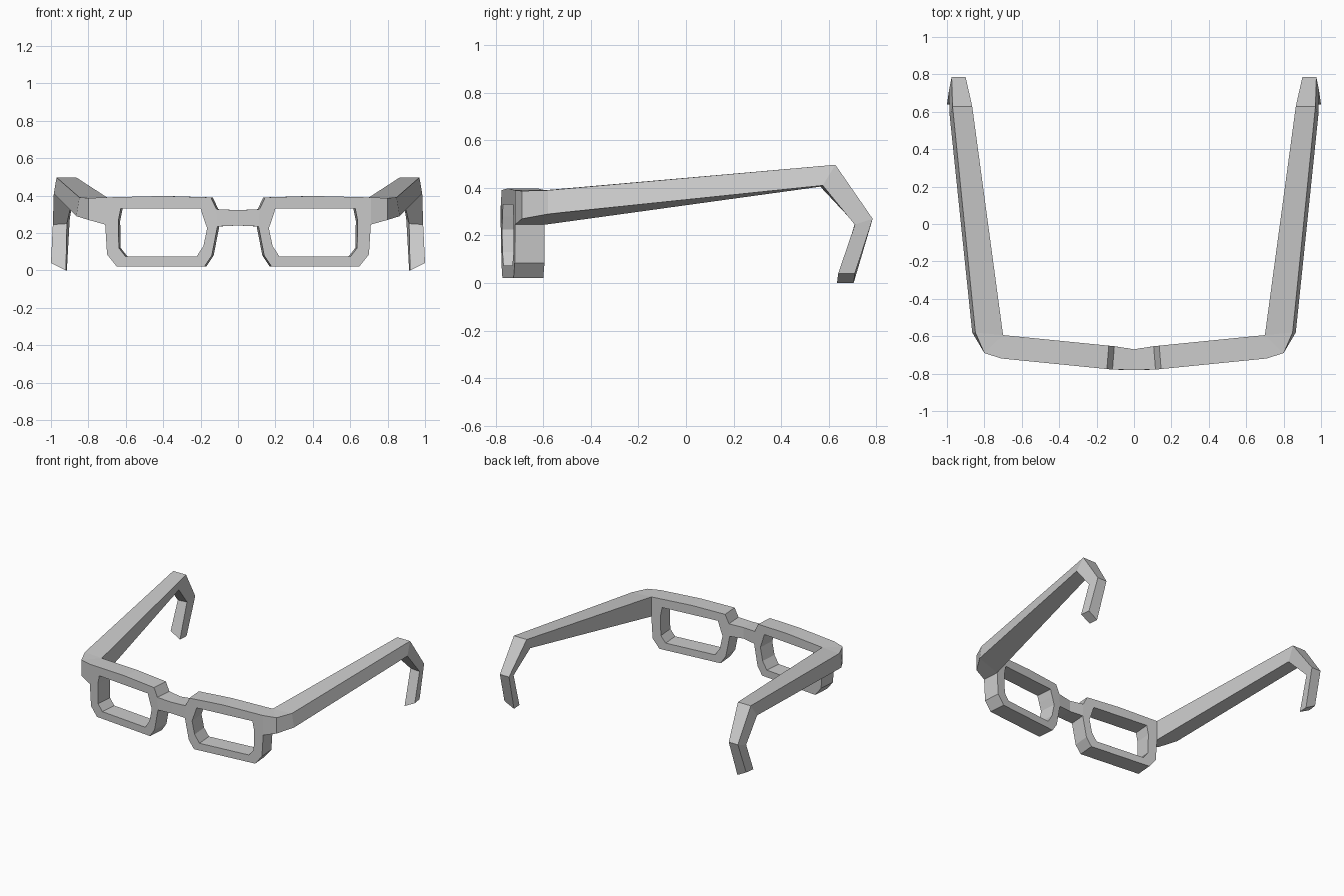
import bpy, bmesh

if "Cube" in bpy.data.objects:
    bpy.data.objects.remove(bpy.data.objects["Cube"])


def loft(name, sections, loop=False, skip=(), cap_end=False):
    """Join four-point sections into a tube, then mirror it across x = 0.
    skip holds (section, side) pairs left open where parts join."""
    bm = bmesh.new()
    rings = [[bm.verts.new(p) for p in s] for s in sections]
    n = len(rings)
    for i in range(n if loop else n - 1):
        a, b = rings[i], rings[(i + 1) % n]
        for j in range(4):
            if (i, j) not in skip:
                k = (j + 1) % 4
                bm.faces.new((a[j], a[k], b[k], b[j]))
    if cap_end:
        bm.faces.new(rings[-1])
    bmesh.ops.remove_doubles(bm, verts=bm.verts, dist=0.0005)
    bmesh.ops.recalc_face_normals(bm, faces=bm.faces)
    mesh = bpy.data.meshes.new(name)
    bm.to_mesh(mesh)
    bm.free()
    ob = bpy.data.objects.new(name, mesh)
    bpy.context.collection.objects.link(ob)
    mod = ob.modifiers.new("Mirror", 'MIRROR')
    mod.use_axis = (True, False, False)
    return ob


def front(x, z):
    """Point on the gently swept front surface."""
    return (x, -0.78 + max(0, x - 0.1) * 0.1, z)


def back(x, z):
    """Matching point on the rear surface."""
    fx, fy, fz = front(x, z)
    return (fx - 0.01, fy + 0.125, fz)


# Lens rims: outer and inner outline pairs, clockwise from the nose-side top
rim = [
    ((0.145, 0.39), (0.20, 0.33)),
    ((0.40, 0.398), (0.40, 0.33)),
    ((0.71, 0.39), (0.627, 0.33)),
    ((0.71, 0.245), (0.64, 0.265)),
    ((0.70, 0.085), (0.637, 0.12)),
    ((0.648, 0.02), (0.60, 0.073)),
    ((0.18, 0.02), (0.222, 0.073)),
    ((0.14, 0.08), (0.185, 0.13)),
    ((0.11, 0.235), (0.165, 0.225)),
    ((0.115, 0.327), (0.184, 0.28)),
]
loft("lens_rims",
     [(front(*o), front(*i), back(*i), back(*o)) for o, i in rim],
     loop=True, skip=((2, 3), (8, 3)))

# Nose bridge: from the rim to the centre line
top, low = rim[9][0], rim[8][0]
loft("nose_bridge", [
    (front(*top), front(*low), back(*low), back(*top)),
    ((0, -0.78, 0.322), (0, -0.78, 0.24), (0, -0.67, 0.24), (0, -0.67, 0.322)),
])

# Temple arms: sections as outer top, outer bottom, inner bottom, inner top
hinge_top, hinge_low = rim[2][0], rim[3][0]
inner = (back(*hinge_low), back(*hinge_top))
loft("temple_arms", [
    (front(*hinge_top), front(*hinge_low), *inner),
    ((0.80, -0.69, 0.387), (0.80, -0.69, 0.27), *inner),
    ((0.848, -0.58, 0.39), (0.865, -0.58, 0.29), *inner),
    ((0.97, 0.628, 0.497), (0.985, 0.575, 0.41),
     (0.88, 0.565, 0.405), (0.865, 0.628, 0.497)),
    ((0.975, 0.785, 0.27), (0.99, 0.71, 0.245),
     (0.915, 0.71, 0.25), (0.90, 0.785, 0.27)),
    ((0.99, 0.71, 0.04), (1.0, 0.64, 0.04),
     (0.92, 0.635, 0.0), (0.915, 0.705, 0.0)),
], cap_end=True)
